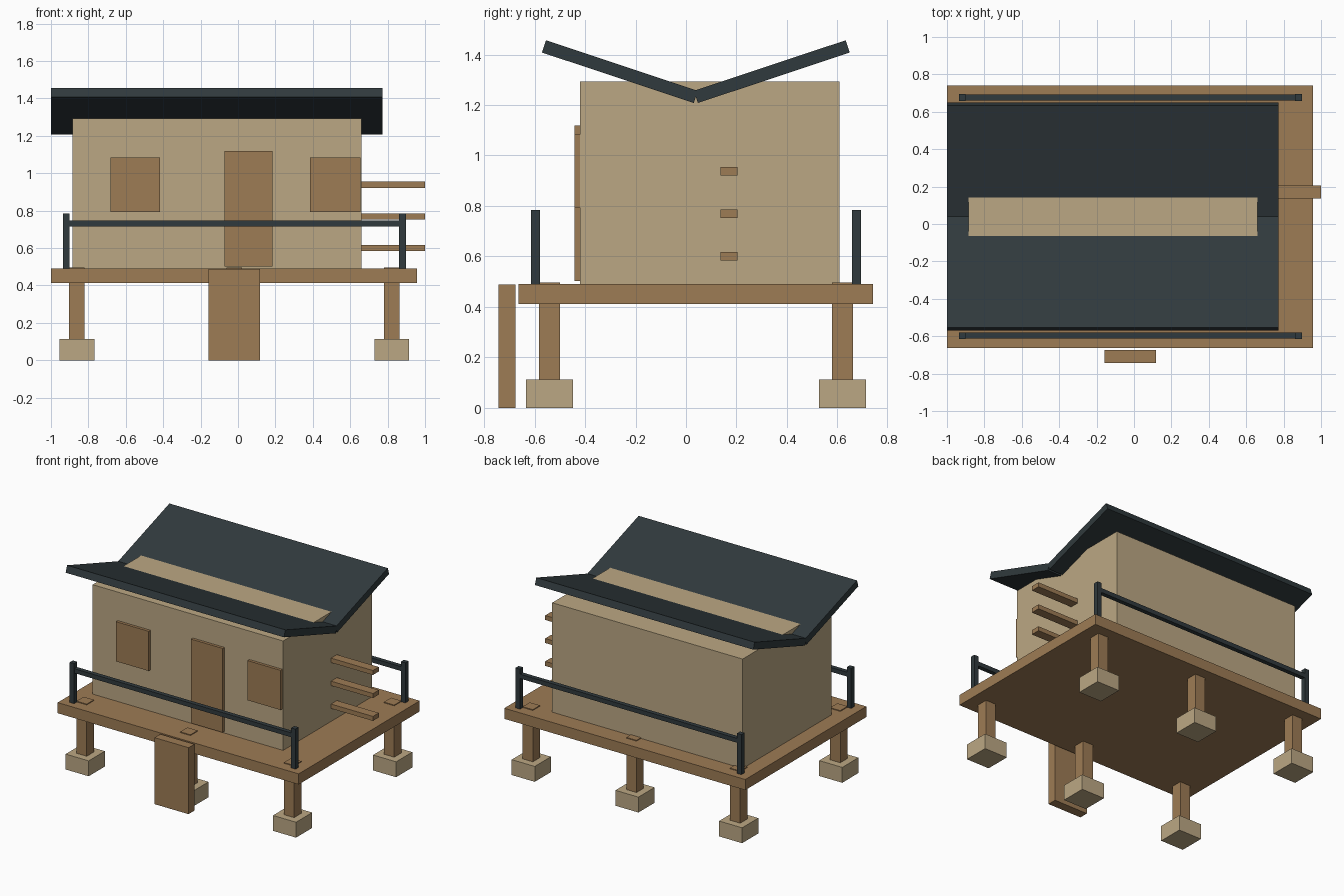
import bpy
import math

if "Cube" in bpy.data.objects:
    bpy.data.objects.remove(bpy.data.objects["Cube"])


def material(name, rgb):
    m = bpy.data.materials.new(name)
    m.diffuse_color = (*rgb, 1)
    m.use_nodes = True
    m.node_tree.nodes["Principled BSDF"].inputs["Base Color"].default_value = m.diffuse_color
    return m


TAN = material("tan_plaster", (0.50, 0.39, 0.23))
WOOD = material("brown_wood", (0.34, 0.20, 0.09))
DARK = material("dark_slate", (0.03, 0.042, 0.047))


def box(name, x, y, z, mat, tilt=0):
    """Box spanning the (min, max) ranges, optionally tilted about x."""
    spans = (x, y, z)
    bpy.ops.mesh.primitive_cube_add(size=1, location=[(a + b) / 2 for a, b in spans])
    ob = bpy.context.object
    ob.name = name
    ob.scale = [b - a for a, b in spans]
    ob.rotation_euler.x = tilt
    ob.data.materials.append(mat)
    return ob


def around(c, size):
    return (c - size / 2, c + size / 2)


# Deck and house body
box("deck", (-1, 0.957), (-0.663, 0.741), (0.412, 0.49), WOOD)
box("house_walls", (-0.886, 0.66), (-0.42, 0.609), (0.49, 1.293), TAN)

# Stilts on footing blocks, poking just through the deck
for col, x in zip(("left", "middle", "right"), (-0.862, -0.02, 0.822)):
    for row, y in (("front", -0.541), ("back", 0.62)):
        box(f"{row}_{col}_footing", around(x, 0.187), around(y, 0.187), (0, 0.113), TAN)
        box(f"{row}_{col}_stilt", around(x, 0.083), around(y, 0.083), (0.113, 0.496), WOOD)

# Butterfly roof: two slabs meeting in a valley
SLOPE, LENGTH, VALLEY_Y, VALLEY_Z = math.radians(18.4), 0.634, 0.039, 1.232
for name, side in (("front_roof_slab", -1), ("back_roof_slab", 1)):
    cy = VALLEY_Y + side * math.cos(SLOPE) * LENGTH / 2
    cz = VALLEY_Z + math.sin(SLOPE) * LENGTH / 2
    box(name, (-1, 0.773), around(cy, LENGTH), around(cz, 0.051), DARK, side * SLOPE)

# Door, windows and entrance step
box("door", (-0.073, 0.184), (-0.441, -0.415), (0.502, 1.119), WOOD)
box("left_window", (-0.683, -0.416), (-0.441, -0.415), (0.793, 1.084), WOOD)
box("right_window", (0.386, 0.655), (-0.441, -0.415), (0.793, 1.084), WOOD)
box("entrance_step", (-0.158, 0.118), (-0.742, -0.675), (0, 0.488), WOOD)

# Pegs on the right wall
for i, z in enumerate((0.601, 0.769, 0.938)):
    box(f"wall_peg_{i + 1}", (0.65, 1.0), around(0.171, 0.068), around(z, 0.033), WOOD)

# Railings along the front and back
for row, y in (("front", -0.597), ("back", 0.676)):
    for col, x in (("left", -0.918), ("right", 0.88)):
        box(f"{row}_{col}_rail_post", around(x, 0.036), around(y, 0.036), (0.49, 0.784), DARK)
    box(f"{row}_handrail", (-0.918, 0.88), around(y, 0.032), (0.714, 0.746), DARK)
